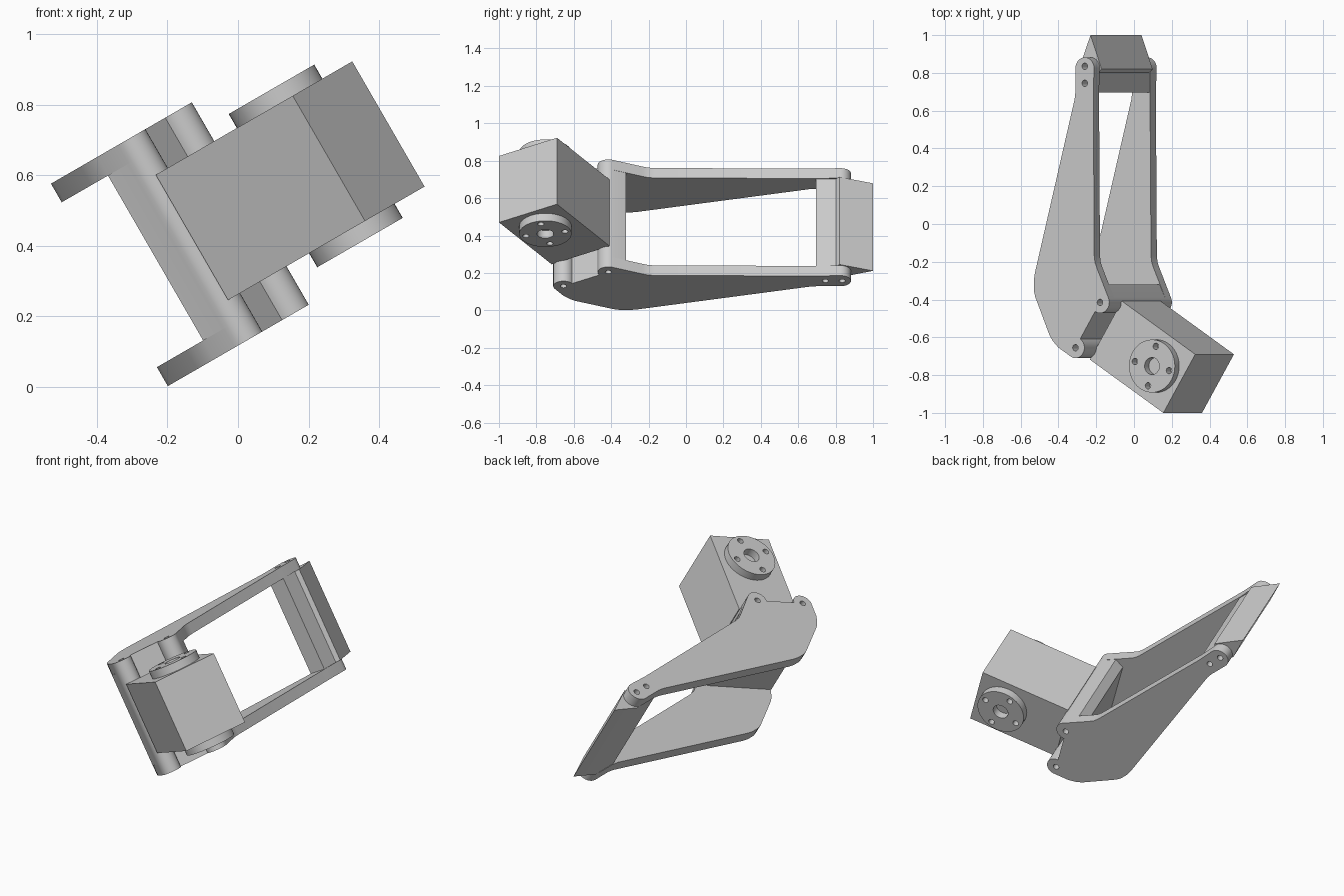
import bpy, bmesh
from math import radians, cos, sin
from mathutils import Matrix

if "Cube" in bpy.data.objects:
    bpy.data.objects.remove(bpy.data.objects["Cube"])

# The arm is drawn in its own flat frame (u across, v along), then rolled 30 degrees
ROLL = Matrix.Rotation(radians(-30), 4, 'Y')


def arc(c, r, a0, a1, n=14):
    return [(c[0] + r * cos(radians(a0 + (a1 - a0) * i / n)),
             c[1] + r * sin(radians(a0 + (a1 - a0) * i / n))) for i in range(n + 1)]


def circle(c, r, n=32):
    return arc(c, r, 0, 360, n)[:-1]


def prism(name, loops, w0, w1):
    """Extrude an outline (first loop) with holes (other loops) from w0 to w1."""
    cu = bpy.data.curves.new(name, 'CURVE')
    cu.dimensions = '2D'
    cu.fill_mode = 'BOTH'
    cu.extrude = (w1 - w0) / 2
    for pts in loops:
        sp = cu.splines.new('POLY')
        sp.points.add(len(pts) - 1)
        for p, (u, v) in zip(sp.points, pts):
            p.co = (u, v, 0, 1)
        sp.use_cyclic_u = True
    ob = bpy.data.objects.new(name, cu)
    bpy.context.collection.objects.link(ob)
    bpy.ops.object.select_all(action='DESELECT')
    ob.select_set(True)
    bpy.context.view_layer.objects.active = ob
    bpy.ops.object.convert(target='MESH')
    ob = bpy.context.view_layer.objects.active
    bm = bmesh.new()
    bm.from_mesh(ob.data)
    bmesh.ops.remove_doubles(bm, verts=bm.verts, dist=1e-4)
    bmesh.ops.recalc_face_normals(bm, faces=bm.faces)
    bmesh.ops.translate(bm, verts=bm.verts, vec=(0, 0, (w0 + w1) / 2))
    bm.to_mesh(ob.data)
    bm.free()
    bpy.ops.object.shade_smooth_by_angle(angle=radians(30))
    ob.matrix_world = ROLL
    return ob


P1, P2 = (.083, -.655), (.233, -.415)      # screw posts beside the motor
T1, T2 = (.14, .835), (.14, .745)          # screws at the far end
mount_edge = arc(P1, .055, 230, 418) + arc(P2, .057, 238, 384)

# Two side plates with screw holes
plate = ([(-.165, -.26), (-.1715, -.30), (-.1715, -.35), (-.163, -.385),
          (-.075, -.59), (-.055, -.62), (-.02, -.655)]
         + mount_edge + [(.215, -.235), (.203, -.205), (.198, -.17), (.192, .7)]
         + arc((.14, .825), .057, 0, 180) + [(.083, .7), (.078, .66)])
holes = [circle(p, .017, 20) for p in (P1, P2, T1, T2)]
prism("lower_side_plate", [plate] + holes, .101, .163)
prism("upper_side_plate", [plate] + holes, .703, .764)

# Cross block carrying the motor
prism("motor_mount", [[(-.02, -.66)] + mount_edge + [(.25, -.32), (.19, -.32)]], .163, .703)

# Cross bar and wedge tip at the far end
prism("cross_bar", [[(.085, .695), (.188, .695), (.188, .81), (.085, .81)]], .163, .703)
prism("wedge_tip", [[(.085, .80), (.182, .797), (.208, .82), (.14, 1.0), (.085, .86)]], .163, .703)

# Motor body
prism("motor_body", [[(.0985, -.718), (.547, -1.0), (.742, -.69), (.2935, -.408)]], .227, .637)

# Output discs on both ends of the motor
C = (.504, -.752)
disc = [circle(C, .14, 48), circle(C, .045)]
for k in range(4):
    disc.append(circle(arc(C, .107, -13 + 90 * k, 0, 1)[0], .017, 20))
prism("upper_output_disc", disc, .637, .683)
prism("lower_output_disc", disc, .181, .227)
